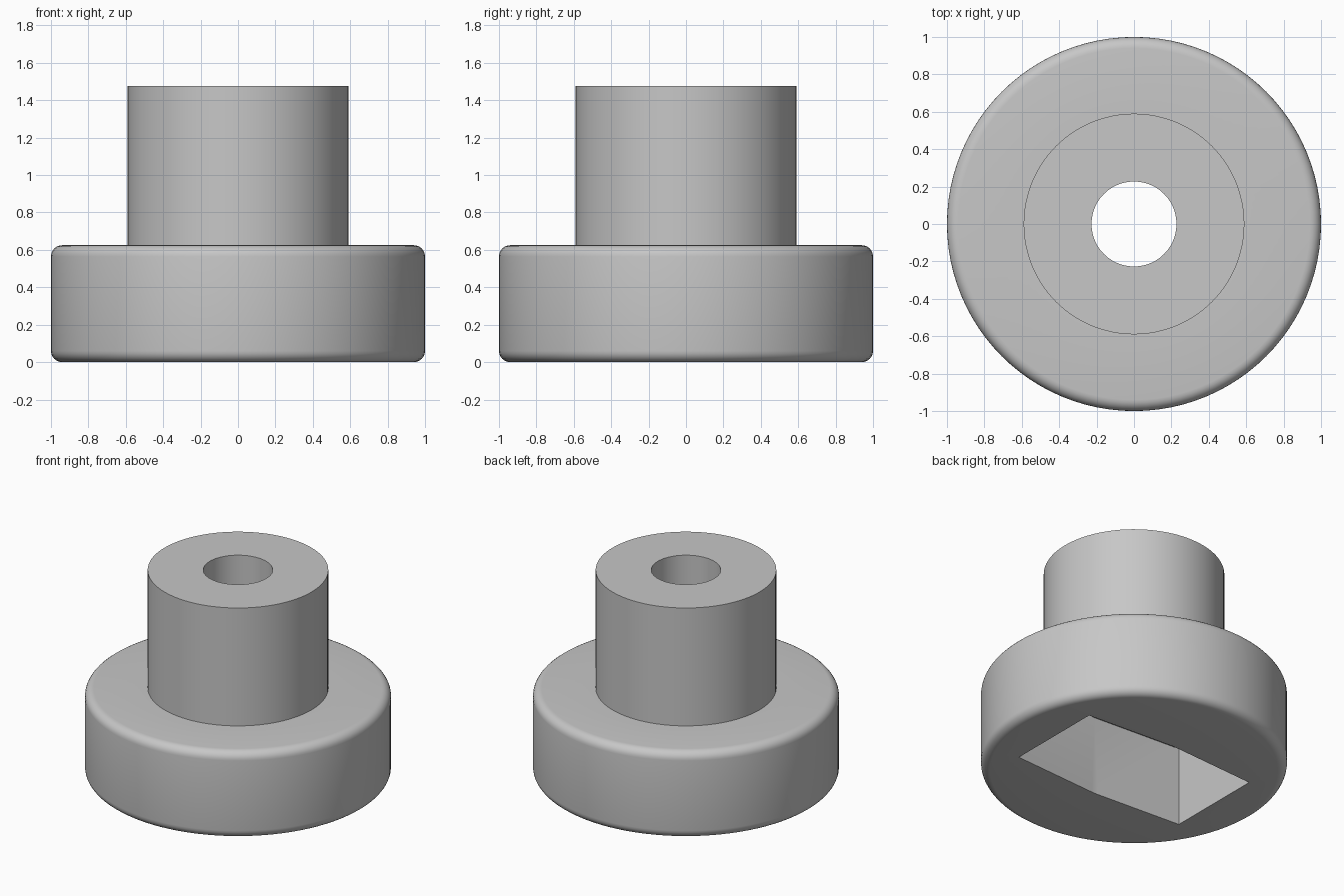
import bpy, bmesh, math

cube = bpy.data.objects.get("Cube")
if cube:
    bpy.data.objects.remove(cube, do_unlink=True)

SEGMENTS = 96
BASE_R, BASE_H, FILLET = 1.0, 0.625, 0.06
STEM_R, TOTAL_H, BORE_R = 0.59, 1.475, 0.227
POCKET_DEPTH = 0.57
GREY = (0.57, 0.57, 0.57, 1)

grey = bpy.data.materials.new("plain grey")
grey.use_nodes = True
grey.diffuse_color = GREY
grey.node_tree.nodes["Principled BSDF"].inputs["Base Color"].default_value = GREY


def make_object(name, bm):
    bmesh.ops.recalc_face_normals(bm, faces=bm.faces)
    mesh = bpy.data.meshes.new(name)
    bm.to_mesh(mesh)
    bm.free()
    mesh.materials.append(grey)
    obj = bpy.data.objects.new(name, mesh)
    bpy.context.collection.objects.link(obj)
    return obj


def fillet(cz, start):
    """Quarter-round profile points at the rim of the base."""
    steps = 6
    angles = [math.radians(start + 90 * i / steps) for i in range(steps + 1)]
    return [(BASE_R - FILLET + FILLET * math.cos(a), cz + FILLET * math.sin(a)) for a in angles]


def lathe(name, profile):
    """Revolve a closed (radius, height) profile around z."""
    bm = bmesh.new()
    rings = []
    for i in range(SEGMENTS):
        a = math.tau * i / SEGMENTS
        rings.append([bm.verts.new((r * math.cos(a), r * math.sin(a), z)) for r, z in profile])
    for i, ring in enumerate(rings):
        nxt = rings[(i + 1) % SEGMENTS]
        for j in range(len(profile)):
            k = (j + 1) % len(profile)
            bm.faces.new((ring[j], nxt[j], nxt[k], ring[k]))
    return make_object(name, bm)


# Rounded base with a bored stem
profile = [(BORE_R, 0)] + fillet(FILLET, -90) + fillet(BASE_H - FILLET, 0)
profile += [(STEM_R, BASE_H), (STEM_R, TOTAL_H), (BORE_R, TOTAL_H)]
body = lathe("flanged_knob", profile)

# Six-sided pocket in the underside, long from left to right, with bowed sides
outline = [(0.682, 0.357), (0, 0.4), (-0.682, 0.357),
           (-0.682, -0.357), (0, -0.4), (0.682, -0.357)]
bm = bmesh.new()
opening = bm.faces.new([bm.verts.new((x, y, -0.2)) for x, y in outline])
new = bmesh.ops.extrude_face_region(bm, geom=[opening])["geom"]
for v in new:
    if isinstance(v, bmesh.types.BMVert):
        v.co.z = POCKET_DEPTH
cutter = make_object("pocket_cutter", bm)
cutter.hide_render = True

cut = body.modifiers.new("pocket", "BOOLEAN")
cut.operation = "DIFFERENCE"
cut.solver = "EXACT"
cut.object = cutter

# Apply the cut, drop the cutter and smooth the round surfaces
bpy.ops.object.select_all(action="DESELECT")
body.select_set(True)
bpy.context.view_layer.objects.active = body
bpy.ops.object.modifier_apply(modifier=cut.name)
bpy.data.objects.remove(cutter, do_unlink=True)
bpy.ops.object.shade_smooth_by_angle(angle=math.radians(30))
